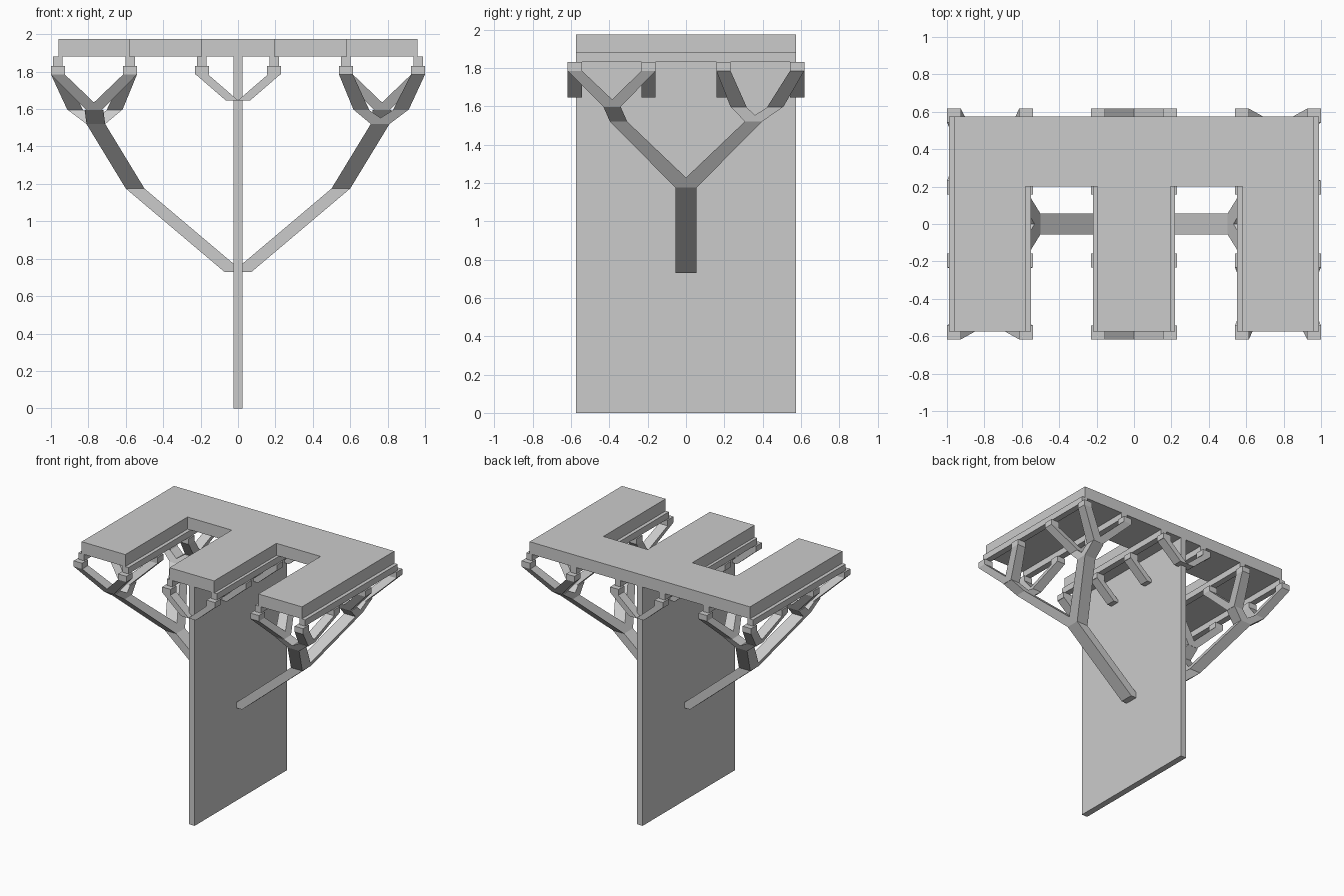
import bpy
import bmesh

cube = bpy.data.objects.get("Cube")
if cube:
    bpy.data.objects.remove(cube, do_unlink=True)

grey = bpy.data.materials.new("light grey")
grey.use_nodes = True
colour = (0.6, 0.6, 0.6, 1)
grey.diffuse_color = colour
grey.node_tree.nodes["Principled BSDF"].inputs["Base Color"].default_value = colour


def finish(name, bm):
    bmesh.ops.recalc_face_normals(bm, faces=bm.faces)
    mesh = bpy.data.meshes.new(name)
    bm.to_mesh(mesh)
    bm.free()
    mesh.materials.append(grey)
    obj = bpy.data.objects.new(name, mesh)
    bpy.context.scene.collection.objects.link(obj)
    return obj


def add_strut(bm, start, end, size0, size1):
    """Leaning prism between two horizontal rectangles (half sizes)."""
    rings = []
    for (x, y, z), (w, d) in ((start, size0), (end, size1)):
        rings.append([bm.verts.new((x + i * w, y + j * d, z))
                      for i, j in ((-1, -1), (1, -1), (1, 1), (-1, 1))])
    low, top = rings
    bm.faces.new(low[::-1])
    bm.faces.new(top)
    for i in range(4):
        k = (i + 1) % 4
        bm.faces.new((low[i], low[k], top[k], top[i]))


def box(name, x, y, z0, z1, w, d):
    bm = bmesh.new()
    add_strut(bm, (x, y, z0), (x, y, z1), (w, d), (w, d))
    return finish(name, bm)


ROOF_Z, TOP_Z = 1.88, 1.975
BEAM_Z, CAP_Z = 1.83, 1.785
DEPTH = 0.575
RIB_X = (0.193, 0.577, 0.963)
RIB_Y = (0.195, 0.58)
CAP = 0.037

# Supporting wall
box("wall", 0, 0, 0, ROOF_Z, 0.025, DEPTH)

# Roof slab with two open bays at the front
a, b, c = 0.195, 0.58, 0.96
right = [(a, 0.2), (a, -DEPTH), (b, -DEPTH), (b, 0.2)]
outline = [(-c, DEPTH), (-c, -DEPTH), (-b, -DEPTH), (-b, 0.2), (-a, 0.2),
           (-a, -DEPTH), (a, -DEPTH), (a, 0.2), (b, 0.2), (b, -DEPTH),
           (c, -DEPTH), (c, DEPTH)]
bm = bmesh.new()
face = bm.faces.new([bm.verts.new((x, y, ROOF_Z)) for x, y in outline])
new = bmesh.ops.extrude_face_region(bm, geom=[face])["geom"]
bmesh.ops.translate(bm, vec=(0, 0, TOP_Z - ROOF_Z),
                    verts=[v for v in new if isinstance(v, bmesh.types.BMVert)])
finish("roof_slab", bm)

# Beams under the slab and the bearing blocks below them
for s in (-1, 1):
    for x in RIB_X:
        box("roof_beam", s * x, 0, BEAM_Z, ROOF_Z, 0.025, DEPTH)
        for y in RIB_Y:
            for t in (-1, 1):
                box("bearing_block", s * x, t * y, CAP_Z, BEAM_Z, CAP, CAP)

# Small forked brackets on the wall
for t in (-1, 1):
    for y in RIB_Y:
        bm = bmesh.new()
        for s in (-1, 1):
            add_strut(bm, (s * 0.031, t * y, 1.645), (s * RIB_X[0], t * y, CAP_Z),
                      (0.033, CAP), (0.033, CAP))
        finish("wall_bracket", bm)

# Branching supports, the second one turned half a circle about the wall
for s in (1, -1):
    def at(x, y, z):
        return (s * x, s * y, z)

    elbow = (0.55, 0, 1.175)
    base_size, limb_size, twig_size = (0.05, 0.055), (0.05, 0.045), (0.042, 0.042)
    bm = bmesh.new()
    add_strut(bm, at(0.023, 0, 0.73), at(*elbow), base_size, base_size)
    finish("main_strut", bm)

    for t in (-1, 1):
        bm = bmesh.new()
        fork = (0.76, t * 0.352, 1.52)
        add_strut(bm, at(*elbow), at(*fork), base_size, limb_size)
        for side in (0, 1):
            # The front limb divides across first, the back limb along first
            if t < 0:
                node = ((0.66, 0.87)[side], t * 0.385, 1.595)
                ends = [(RIB_X[1 + side], t * y) for y in RIB_Y]
                size = (0.04, 0.045)
            else:
                node = (0.77, t * (0.275, 0.465)[side], 1.595)
                ends = [(x, t * RIB_Y[side]) for x in RIB_X[1:]]
                size = (0.05, 0.04)
            add_strut(bm, at(*fork), at(*node), limb_size, size)
            for x, y in ends:
                add_strut(bm, at(*node), at(x, y, CAP_Z), twig_size, (CAP, CAP))
        finish("branch", bm)
